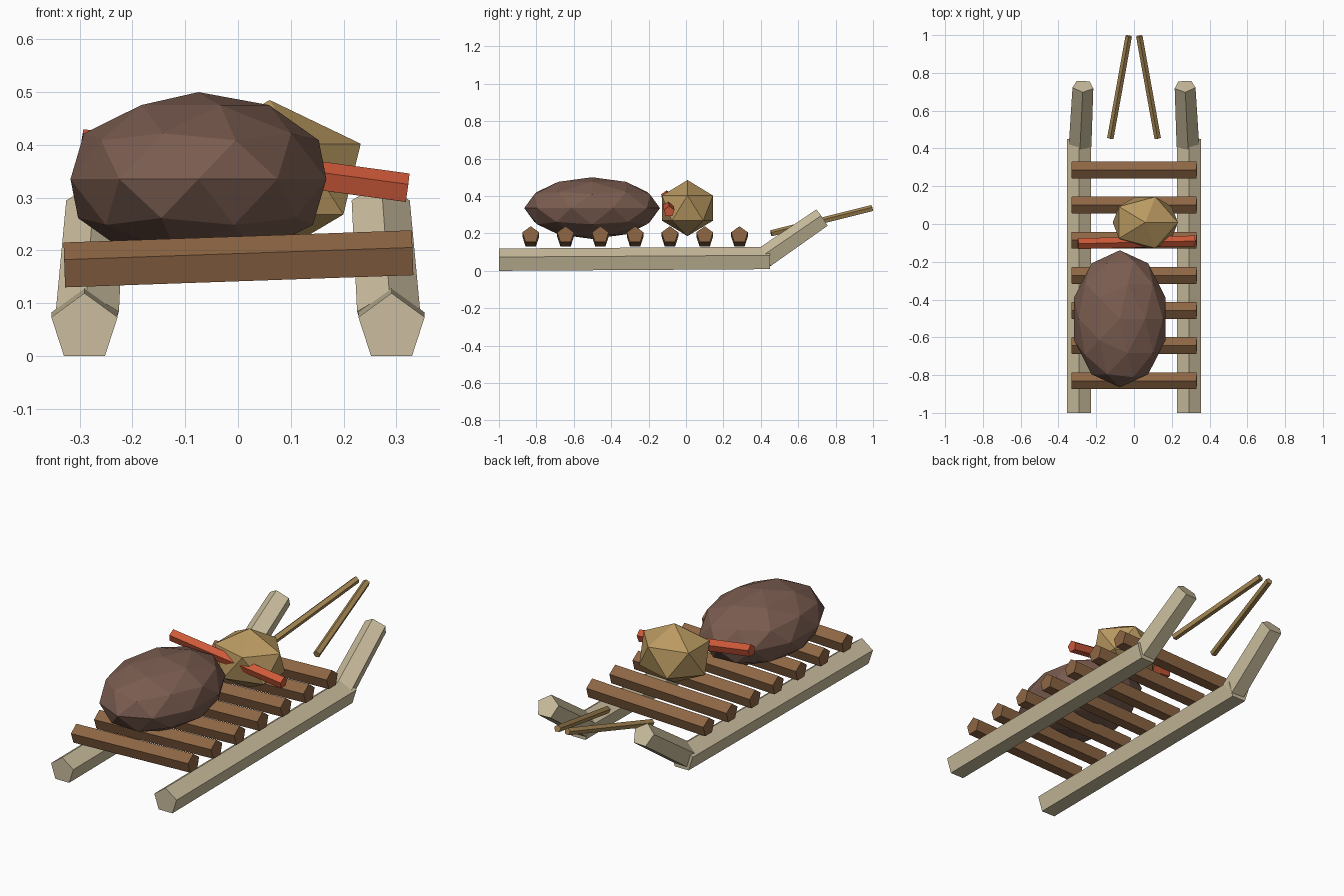
import bpy, bmesh, math
from mathutils import Vector, Matrix

cube = bpy.data.objects.get("Cube")
if cube:
    bpy.data.objects.remove(cube, do_unlink=True)


def material(name, srgb):
    col = [(c / 255) ** 2.2 for c in srgb] + [1]
    m = bpy.data.materials.new(name)
    m.use_nodes = True
    m.diffuse_color = col
    m.node_tree.nodes["Principled BSDF"].inputs["Base Color"].default_value = col
    return m


pale_wood = material("pale wood", (202, 189, 157))
brown_wood = material("brown wood", (141, 102, 70))
dark_hide = material("dark hide", (122, 93, 81))
tan_cloth = material("tan cloth", (184, 152, 97))
red_paint = material("red paint", (204, 90, 60))
dry_stick = material("dry stick", (164, 134, 84))


def finish(name, bm, mat):
    bmesh.ops.recalc_face_normals(bm, faces=bm.faces)
    mesh = bpy.data.meshes.new(name)
    bm.to_mesh(mesh)
    bm.free()
    mesh.materials.append(mat)
    obj = bpy.data.objects.new(name, mesh)
    bpy.context.collection.objects.link(obj)
    return obj


def beam(name, start, end, r0, r1, mat, sides=5):
    """Straight log with a polygon section whose point faces up."""
    a, b = Vector(start), Vector(end)
    d = (b - a).normalized()
    side = d.cross(Vector((0, 0, 1))).normalized()
    up = side.cross(d)
    bm = bmesh.new()
    rings = []
    for centre, r in ((a, r0), (b, r1)):
        angles = [math.tau * i / sides for i in range(sides)]
        rings.append([bm.verts.new(centre + r * (math.cos(t) * up + math.sin(t) * side))
                      for t in angles])
    for i in range(sides):
        j = (i + 1) % sides
        bm.faces.new((rings[0][i], rings[0][j], rings[1][j], rings[1][i]))
    for ring in rings:
        bm.faces.new(ring)
    return finish(name, bm, mat)


def lump(name, centre, radii, detail, mat):
    """Faceted ellipsoid."""
    bm = bmesh.new()
    bmesh.ops.create_icosphere(bm, subdivisions=detail, radius=1,
                               matrix=Matrix.Translation(centre) @ Matrix.Diagonal((*radii, 1)))
    return finish(name, bm, mat)


# Runners, upturned tips and pulling poles on both sides
for label, s in (("left", 1), ("right", -1)):
    beam(label + "_runner", (s * .291, -1, .053), (s * .291, .45, .062), .066, .066, pale_wood)
    beam(label + "_runner_tip", (s * .285, .423, .068), (s * .27, .73, .28), .063, .058, pale_wood)
    beam(label + "_pulling_pole", (s * .125, .455, .199), (s * .028, .995, .334),
         .018, .018, dry_stick)

# Cross slats
for i in range(7):
    y = -.83 + i * .186
    beam(f"slat_{i + 1}", (-.329, y, .168), (.331, y, .191), .047, .047, brown_wood)

# Cargo
lump("large_bundle", (-.075, -.502, .335), (.255, .363, .165), 2, dark_hide)
lump("small_bundle", (.06, .008, .335), (.193, .16, .15), 1, tan_cloth)
beam("red_bar", (-.297, -.104, .4), (.321, -.09, .316), .03, .03, red_paint)
